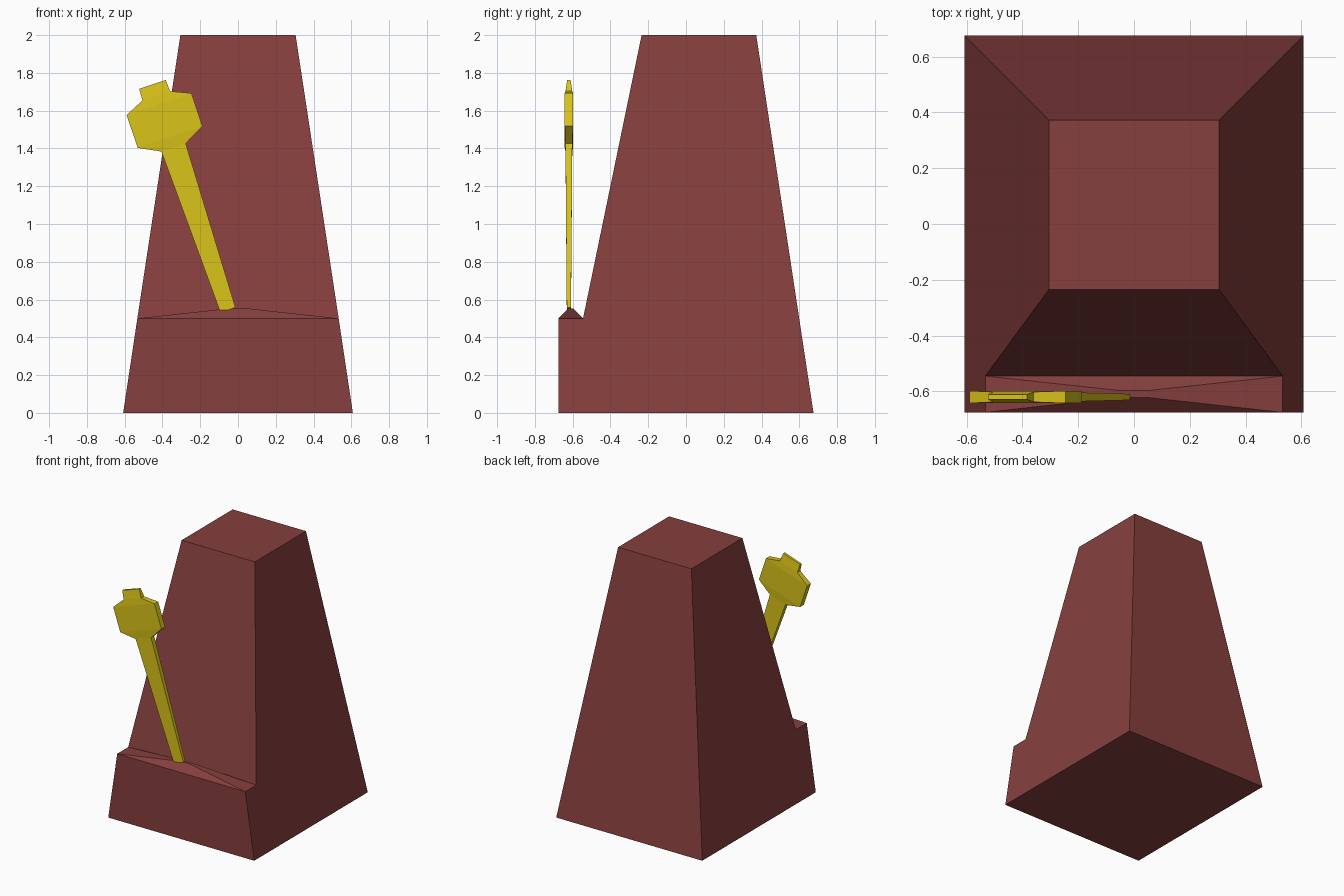
import bpy, bmesh, math
from mathutils import Matrix

if "Cube" in bpy.data.objects:
    bpy.data.objects.remove(bpy.data.objects["Cube"])


def material(name, rgb):
    m = bpy.data.materials.new(name)
    m.diffuse_color = (*rgb, 1)
    m.use_nodes = True
    m.node_tree.nodes["Principled BSDF"].inputs["Base Color"].default_value = m.diffuse_color
    return m


def loft(name, rings, mat, matrix=None):
    """Skin a stack of four-point rings and cap both ends."""
    bm = bmesh.new()
    loops = [[bm.verts.new(p) for p in ring] for ring in rings]
    for a, b in zip(loops, loops[1:]):
        for i in range(4):
            j = (i + 1) % 4
            bm.faces.new((a[i], a[j], b[j], b[i]))
    bm.faces.new(loops[0][::-1])
    bm.faces.new(loops[-1])
    bmesh.ops.recalc_face_normals(bm, faces=bm.faces)
    mesh = bpy.data.meshes.new(name)
    bm.to_mesh(mesh)
    bm.free()
    mesh.materials.append(mat)
    ob = bpy.data.objects.new(name, mesh)
    bpy.context.collection.objects.link(ob)
    if matrix:
        ob.matrix_world = matrix
    return ob


def rect(hx, y0, y1, z):
    return [(-hx, y0, z), (hx, y0, z), (hx, y1, z), (-hx, y1, z)]


wood = material("wood", (0.235, 0.05, 0.047))
brass = material("brass", (0.70, 0.55, 0.01))

# Tapered case with a stepped front: one mesh, ledge rising to a shallow peak
bm = bmesh.new()
V = lambda ring: [bm.verts.new(p) for p in ring]
base = V(rect(0.608, -0.675, 0.675, 0))
step = V(rect(0.533, -0.675, -0.545, 0.5))
top = V(rect(0.305, -0.235, 0.372, 2.0))
peak = V(rect(0.05, -0.622, -0.597, 0.553))
bm.faces.new(base[::-1])
bm.faces.new(top)
bm.faces.new(peak)
bm.faces.new((base[0], base[1], step[1], step[0]))
bm.faces.new((step[3], step[2], top[1], top[0]))
bm.faces.new((base[2], base[3], top[3], top[2]))
bm.faces.new((base[1], base[2], top[2], top[1], step[2], step[1]))
bm.faces.new((base[3], base[0], step[0], step[3], top[0], top[3]))
for i in range(4):
    j = (i + 1) % 4
    bm.faces.new((step[i], step[j], peak[j], peak[i]))
bmesh.ops.recalc_face_normals(bm, faces=bm.faces)
mesh = bpy.data.meshes.new("case")
bm.to_mesh(mesh)
bm.free()
mesh.materials.append(wood)
bpy.context.collection.objects.link(bpy.data.objects.new("case", mesh))

# Swinging arm with its weight: (height, half width, half depth)
profile = [(-0.005, 0.042, 0.011), (0.902, 0.068, 0.018), (0.96, 0.181, 0.022),
           (1.144, 0.181, 0.022), (1.19, 0.077, 0.018), (1.254, 0.074, 0.009)]
tilt = Matrix.Translation((-0.055, -0.62, 0.55)) @ Matrix.Rotation(math.radians(-18.5), 4, 'Y')
loft("pendulum_arm", [rect(w, -d, d, h) for h, w, d in profile], brass, tilt)
